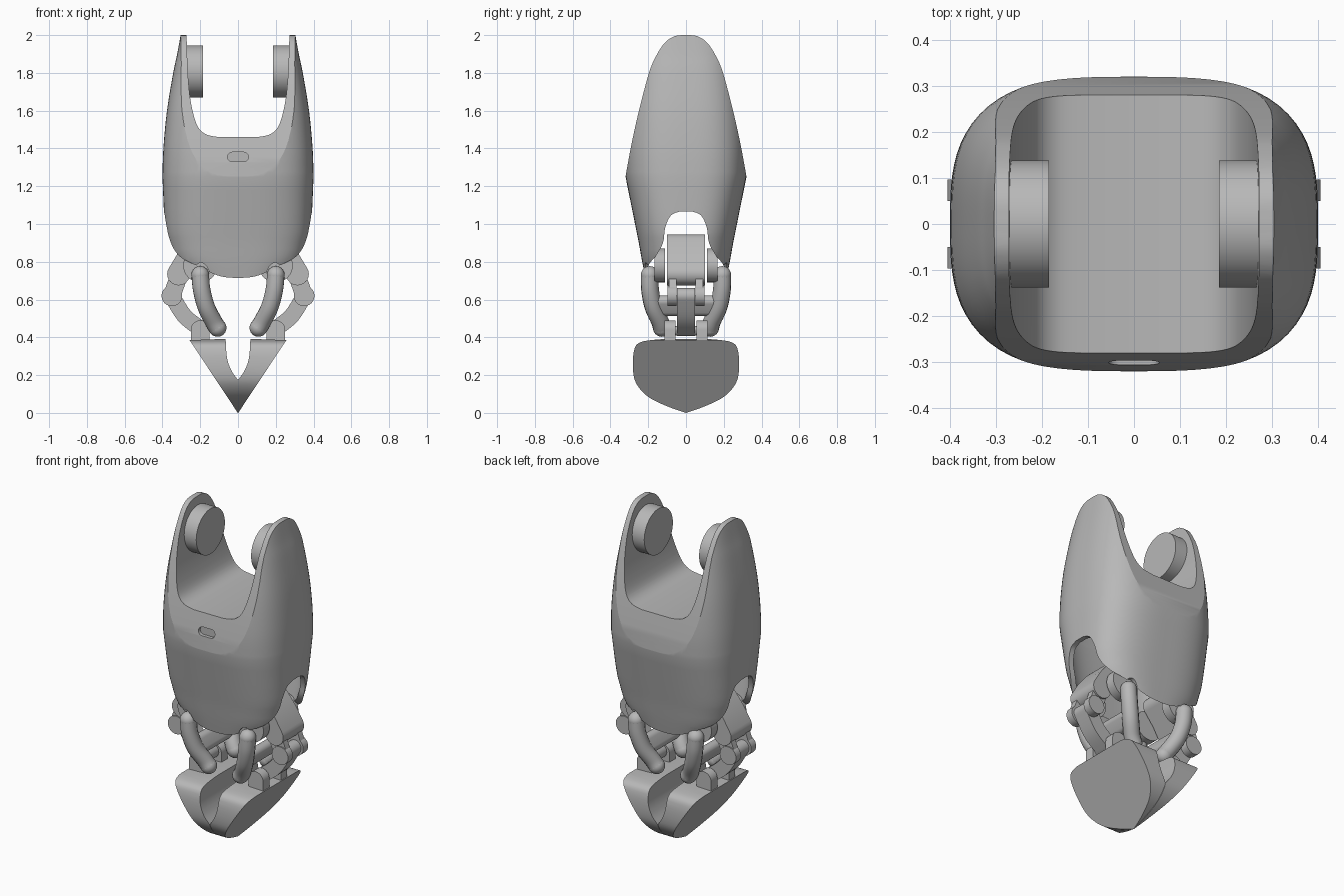
import bpy, bmesh, math
from mathutils import Vector

if "Cube" in bpy.data.objects:
    bpy.data.objects.remove(bpy.data.objects["Cube"])

GREY = (0.48, 0.48, 0.48, 1)
mat = bpy.data.materials.new("plain grey")
mat.use_nodes = True
mat.diffuse_color = GREY
mat.node_tree.nodes["Principled BSDF"].inputs["Base Color"].default_value = GREY


def finish(bm, name):
    bmesh.ops.recalc_face_normals(bm, faces=bm.faces)
    me = bpy.data.meshes.new(name)
    bm.to_mesh(me)
    bm.free()
    me.materials.append(mat)
    ob = bpy.data.objects.new(name, me)
    bpy.context.collection.objects.link(ob)
    return ob


def activate(ob):
    bpy.ops.object.select_all(action='DESELECT')
    ob.select_set(True)
    bpy.context.view_layer.objects.active = ob


def smooth(ob, degrees=30):
    activate(ob)
    bpy.ops.object.shade_smooth_by_angle(angle=math.radians(degrees))


def boolean(ob, cutter, operation='DIFFERENCE'):
    mod = ob.modifiers.new("cut", 'BOOLEAN')
    mod.operation, mod.solver, mod.object = operation, 'EXACT', cutter
    activate(ob)
    bpy.ops.object.modifier_apply(modifier=mod.name)
    bpy.data.objects.remove(cutter)


def prism(name, pts, axis, lo, hi):
    """Extrude a profile: (y, z) points along x, or (x, z) points along y."""
    bm = bmesh.new()
    place = (lambda a, b, t: (t, a, b)) if axis == 'x' else (lambda a, b, t: (a, t, b))
    rings = [[bm.verts.new(place(a, b, t)) for a, b in pts] for t in (lo, hi)]
    for ring in rings:
        bm.faces.new(ring)
    for i in range(len(pts)):
        j = (i + 1) % len(pts)
        bm.faces.new((rings[0][i], rings[0][j], rings[1][j], rings[1][i]))
    return finish(bm, name)


def arc(x, z, r, sweep, steps=24):
    return [(x + r * math.cos(sweep * k / steps), z + r * math.sin(sweep * k / steps))
            for k in range(steps + 1)]


def ribbon(path, r, steps=12):
    """Outline of a round-ended strip that follows a path."""
    p = [Vector(q) for q in path]
    tang = [(p[min(i + 1, len(p) - 1)] - p[max(i - 1, 0)]).normalized() for i in range(len(p))]
    side = [Vector((-t.y, t.x)) * r for t in tang]
    out = [p[i] - side[i] for i in range(len(p) - 1)]
    for end, sign in ((-1, 1), (0, -1)):
        for k in range(steps + 1):
            a = math.pi * k / steps
            out.append(p[end] + sign * (-side[end] * math.cos(a) + tang[end] * r * math.sin(a)))
        if end == -1:
            out += [p[i] + side[i] for i in range(len(p) - 2, 0, -1)]
    return [tuple(v) for v in out[1:]]


def spline(points, steps=6):
    """Catmull-Rom samples through the points."""
    p = [Vector(q) for q in points]
    p = [p[0]] + p + [p[-1]]
    out = []
    for i in range(1, len(p) - 2):
        a, b, c, d = p[i - 1:i + 3]
        for k in range(steps):
            t = k / steps
            out.append(0.5 * (2 * b + (c - a) * t + (2 * a - 5 * b + 4 * c - d) * t * t
                              + (3 * b - a - 3 * c + d) * t ** 3))
    return [tuple(v) for v in out + [p[-1]]]


def loft(name, levels, inset=0.0, power=3, n=96):
    """Stack of squarish ovals: (height, half width, half depth)."""
    bm = bmesh.new()
    rings = []
    for z, w, d in levels:
        ring = []
        for i in range(n):
            a = 2 * math.pi * i / n
            c, s = math.cos(a), math.sin(a)
            k = (abs(c) ** power + abs(s) ** power) ** (-1 / power)
            ring.append(bm.verts.new(((w - inset) * c * k, (d - inset) * s * k, z)))
        rings.append(ring)
    for lo, hi in zip(rings, rings[1:]):
        for i in range(n):
            j = (i + 1) % n
            bm.faces.new((lo[i], lo[j], hi[j], hi[i]))
    bm.faces.new(rings[0])
    bm.faces.new(rings[-1])
    return finish(bm, name)


def mirrored(pts, s):
    return [(s * a, b) for a, b in pts]


def symmetric(half):
    return half + mirrored(half[::-1], -1)


# Main housing with its two upright ears
upper = spline([(1.25, .4, .32), (1.4, .395, .324), (1.6, .376, .312), (1.8, .343, .285),
                (1.9, .322, .268), (2.01, .302, .24)], 4)
lower = spline([(.68, .22, .208), (.8, .335, .232), (.9, .37, .25), (1.0, .388, .27), (1.25, .4, .32)], 3)
body = loft("housing", lower + upper[1:])

# Sloped front and back rims that round off over the ears
outline = [(.4, .5), (.4, 1.252)] + spline(
    [(.32, 1.252), (.289, 1.42), (.249, 1.6), (.196, 1.8), (.158, 1.89), (.112, 1.96), (.06, 1.994), (.01, 2.0)])
boolean(body, prism("outline", symmetric(outline), 'x', -.6, .6), 'INTERSECT')

# Hollow underside
boolean(body, loft("cavity", [(.6, .19, .18)] + lower + [(1.38, .39, .3)], inset=.03))

# Saddle between the ears
half = spline([(.272, 2.1), (.271, 1.95), (.262, 1.75), (.245, 1.62), (.215, 1.52), (.17, 1.475), (.1, 1.46)])
boolean(body, prism("saddle", symmetric(half), 'y', -.5, .5))

# Side arches for the arms
arch = spline([(.23, .6), (.205, .765), (.16, .83), (.122, .9), (.11, .98), (.08, 1.045), (.03, 1.067)])
boolean(body, prism("arch", symmetric(arch), 'x', -.6, .6))

# Curved lower lip
lip = spline([(.15, .6), (.145, .68), (.08, .702), (.01, .71)])
boolean(body, prism("lip", symmetric(lip), 'y', -.5, .5))

# Bottom corner notches for the bent rods
notch = spline([(.148, .6), (.15, .73), (.17, .78), (.2, .795), (.24, .775), (.34, .79), (.5, .8)]) + [(.5, .6)]
for s in (1, -1):
    boolean(body, prism("notch", mirrored(notch, s), 'y', -.5, .5))

# Small slot in the front
boolean(body, prism("slot", ribbon([(-.03, 1.355), (.03, 1.355)], .025), 'y', -.4, -.285))
smooth(body, 18)

# Outline of a jaw plate, seen from the side
edge = spline([(.0, .0), (.1, .035), (.2, .085), (.26, .15), (.28, .22), (.277, .32), (.25, .37), (.17, .387), (.08, .392)])
plate = edge + mirrored(edge[:0:-1], -1)
jaw_profile = [(.001, 0), (.256, .385), (.066, .392)] + spline(
    [(.065, .38), (.058, .29), (.035, .225), (.001, .175)])

for s, label in ((1, "left"), (-1, "right")):
    # Jaw
    jaw = prism(label + "_jaw", mirrored(jaw_profile, s), 'y', -.3, .3)
    boolean(jaw, prism("outline", plate, 'x', -.5, .5), 'INTERSECT')
    smooth(jaw)

    # Upper arm and lower link
    arm = ribbon([(.21, .885), (.27, .81), (.315, .735)], .06)
    smooth(prism(label + "_upper_arm", mirrored(arm, s), 'y', -.1, .1))
    link = ribbon(spline([(.35, .62), (.285, .515), (.205, .45)], 5), .042)
    smooth(prism(label + "_lower_link", mirrored(link, s), 'y', -.048, .048))

    # Pins across the depth
    pin = arc(.21, .435, .025, math.tau * 23 / 24)
    smooth(prism(label + "_jaw_pin", mirrored(pin, s), 'y', -.115, .115))

    for t, end in ((-1, "front"), (1, "back")):
        # Pivot disc, elbow fork and cap, jaw lug
        pivot = arc(.2, .78, .09, math.tau * 23 / 24)
        smooth(prism(f"{label}_{end}_pivot_disc", mirrored(pivot, s), 'y', t * .11, t * .168))
        fork = ribbon([(.315, .72), (.35, .62)], .046)
        smooth(prism(f"{label}_{end}_elbow_fork", mirrored(fork, s), 'y', t * .05, t * .09))
        cap = arc(.35, .62, .055, math.tau * 23 / 24)
        smooth(prism(f"{label}_{end}_elbow_cap", mirrored(cap, s), 'y', t * .05, t * .097))
        lug = arc(.2, .44, .05, math.pi) + [(.15, .38), (.25, .38)]
        smooth(prism(f"{label}_{end}_jaw_lug", mirrored(lug, s), 'y', t * .055, t * .115))

        # Bent round rod
        path = [(.2, .192, .73), (.192, .19, .65), (.168, .172, .56), (.13, .138, .485), (.108, .128, .45)]
        curve = bpy.data.curves.new("rod", 'CURVE')
        curve.dimensions = '3D'
        curve.bevel_depth, curve.bevel_resolution = .047, 5
        pts = [(s * x, t * y, z) for x, y, z in spline(path)]
        line = curve.splines.new('POLY')
        line.points.add(len(pts) - 1)
        for q, co in zip(line.points, pts):
            q.co = (*co, 1)
        curve.materials.append(mat)
        rod = bpy.data.objects.new(f"{label}_{end}_rod", curve)
        bpy.context.collection.objects.link(rod)
        activate(rod)
        bpy.ops.object.convert(target='MESH')
        smooth(bpy.context.object, 60)
        for co in (pts[0], pts[-1]):
            bpy.ops.mesh.primitive_uv_sphere_add(segments=24, ring_count=12, radius=.047, location=co)
            ball = bpy.context.object
            ball.name = f"{label}_{end}_rod_end"
            ball.data.materials.append(mat)
            smooth(ball, 60)

    # Cross bar joining the front and back rods
    bar = ribbon([(.155, .545), (.178, .59)], .032)
    smooth(prism(label + "_cross_bar", mirrored(bar, s), 'y', -.17, .17))

    # Mounting disc inside the ear
    bpy.ops.mesh.primitive_cylinder_add(vertices=64, radius=.138, depth=.09,
                                        location=(s * .23, 0, 1.808), rotation=(0, math.pi / 2, 0))
    disc = bpy.context.object
    disc.name = label + "_mount_disc"
    disc.data.materials.append(mat)
    smooth(disc)
